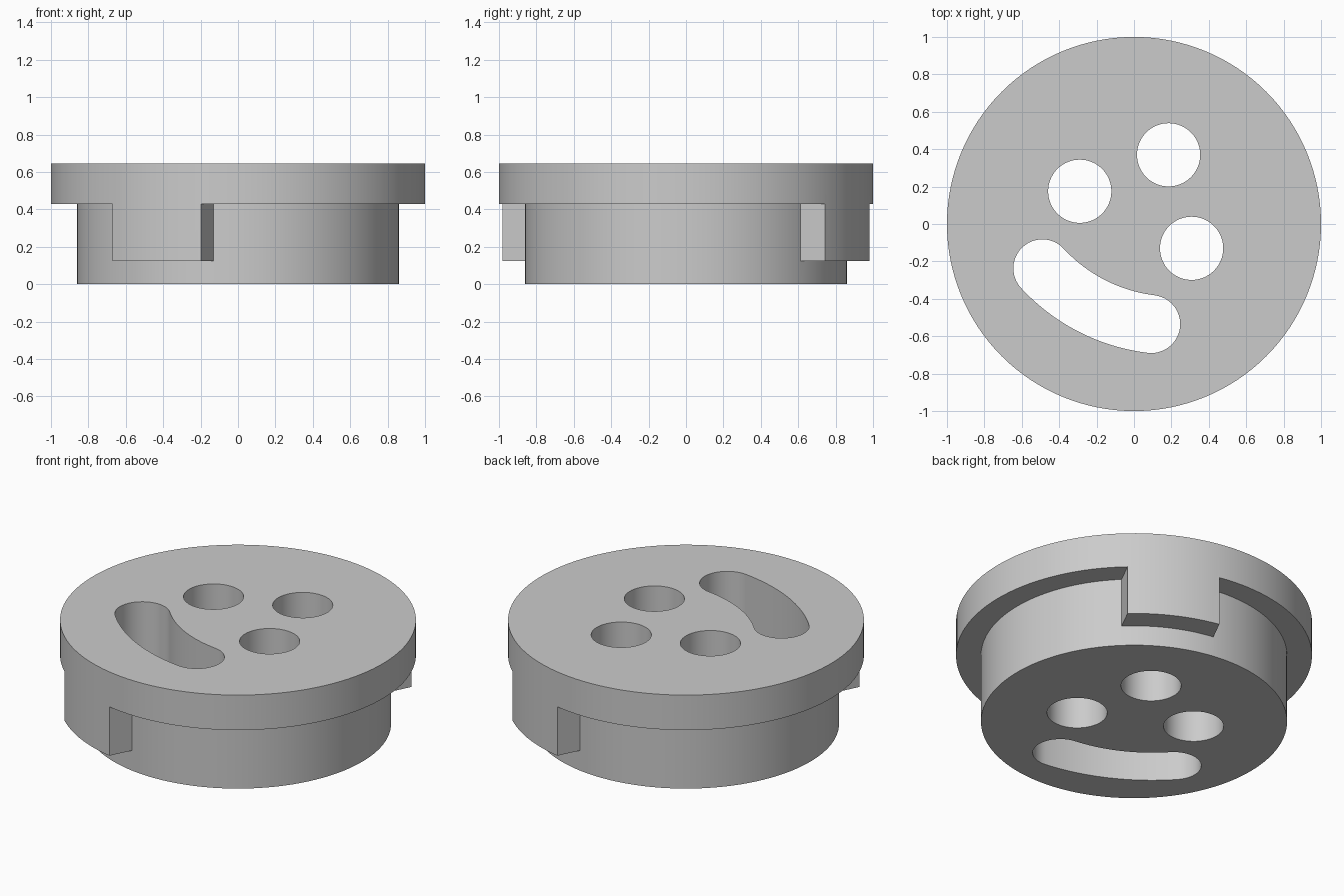
import bpy
import bmesh
from math import cos, sin, pi, radians, hypot, atan2, asin

cube = bpy.data.objects.get("Cube")
if cube:
    bpy.data.objects.remove(cube)

RIM_R, BODY_R = 1.0, 0.86
HEIGHT, RIM_Z, TAB_Z = 0.645, 0.428, 0.125
TAB_ANGLE, TAB_WIDTH = radians(26.7), 0.53


def arc(cx, cy, r, start, end, n):
    """Points along an arc, both ends included."""
    return [(cx + r * cos(start + (end - start) * i / n),
             cy + r * sin(start + (end - start) * i / n)) for i in range(n + 1)]


def circle(cx, cy, r, n):
    return arc(cx, cy, r, 0, 2 * pi, n)[:-1]


def prism(name, outline, z0, z1):
    """Closed solid made by raising a flat outline from z0 to z1."""
    bm = bmesh.new()
    face = bm.faces.new([bm.verts.new((x, y, z0)) for x, y in outline])
    raised = bmesh.ops.extrude_face_region(bm, geom=[face])["geom"]
    bmesh.ops.translate(bm, vec=(0, 0, z1 - z0),
                        verts=[v for v in raised if isinstance(v, bmesh.types.BMVert)])
    bmesh.ops.recalc_face_normals(bm, faces=bm.faces)
    mesh = bpy.data.meshes.new(name)
    bm.to_mesh(mesh)
    bm.free()
    obj = bpy.data.objects.new(name, mesh)
    bpy.context.collection.objects.link(obj)
    return obj


def cut(target, cutter):
    """Subtract cutter from target, then discard the cutter."""
    mod = target.modifiers.new("cut", 'BOOLEAN')
    mod.operation, mod.solver, mod.object = 'DIFFERENCE', 'EXACT', cutter
    bpy.context.view_layer.objects.active = target
    bpy.ops.object.modifier_apply(modifier=mod.name)
    bpy.data.objects.remove(cutter)


# Full-width disc that the stepped plug is carved from
plug = prism("stepped_plug", circle(0, 0, RIM_R, 128), 0, HEIGHT)

# Step under the rim: a ring, interrupted by a bar that leaves two opposite tabs
step = prism("step_cutter", circle(0, 0, 1.3, 64), -0.1, RIM_Z)
cut(step, prism("core_cutter", circle(0, 0, BODY_R, 128), -0.2, HEIGHT))
w = TAB_WIDTH / 2
ca, sa = cos(TAB_ANGLE), sin(TAB_ANGLE)
bar = [(u * ca + v * sa, -u * sa + v * ca)
       for u, v in ((-w, -2), (w, -2), (w, 2), (-w, 2))]
cut(step, prism("tab_cutter", bar, TAB_Z, HEIGHT))
cut(plug, step)

# Three round through holes
for x, y in ((-0.29, 0.175), (0.185, 0.37), (0.308, -0.13)):
    cut(plug, prism("hole_cutter", circle(x, y, 0.169, 64), -0.3, 1))

# Curved slot with rounded ends
ax, ay, bx, by = -0.49, -0.237, 0.092, -0.535
slot_r, bend_r = 0.155, 0.95
half = hypot(bx - ax, by - ay) / 2
mid = atan2(bx - ax, ay - by)          # direction from slot to bend centre
spread = asin(half / bend_r)
reach = bend_r * cos(spread)
cx, cy = (ax + bx) / 2 + reach * cos(mid), (ay + by) / 2 + reach * sin(mid)
a0, a1 = mid + pi - spread, mid + pi + spread
slot = arc(cx, cy, bend_r + slot_r, a0, a1, 24)
slot += arc(bx, by, slot_r, a1, a1 + pi, 24)[1:]
slot += arc(cx, cy, bend_r - slot_r, a1, a0, 24)[1:]
slot += arc(ax, ay, slot_r, a0 + pi, a0 + 2 * pi, 24)[1:-1]
cut(plug, prism("slot_cutter", slot, -0.3, 1))

# Plain grey finish
grey = bpy.data.materials.new("grey")
grey.use_nodes = True
grey.diffuse_color = (0.6, 0.6, 0.6, 1)
grey.node_tree.nodes["Principled BSDF"].inputs["Base Color"].default_value = (0.6, 0.6, 0.6, 1)
plug.data.materials.clear()
plug.data.materials.append(grey)

bpy.ops.object.select_all(action='DESELECT')
plug.select_set(True)
bpy.context.view_layer.objects.active = plug
bpy.ops.object.shade_smooth_by_angle(angle=radians(30))
